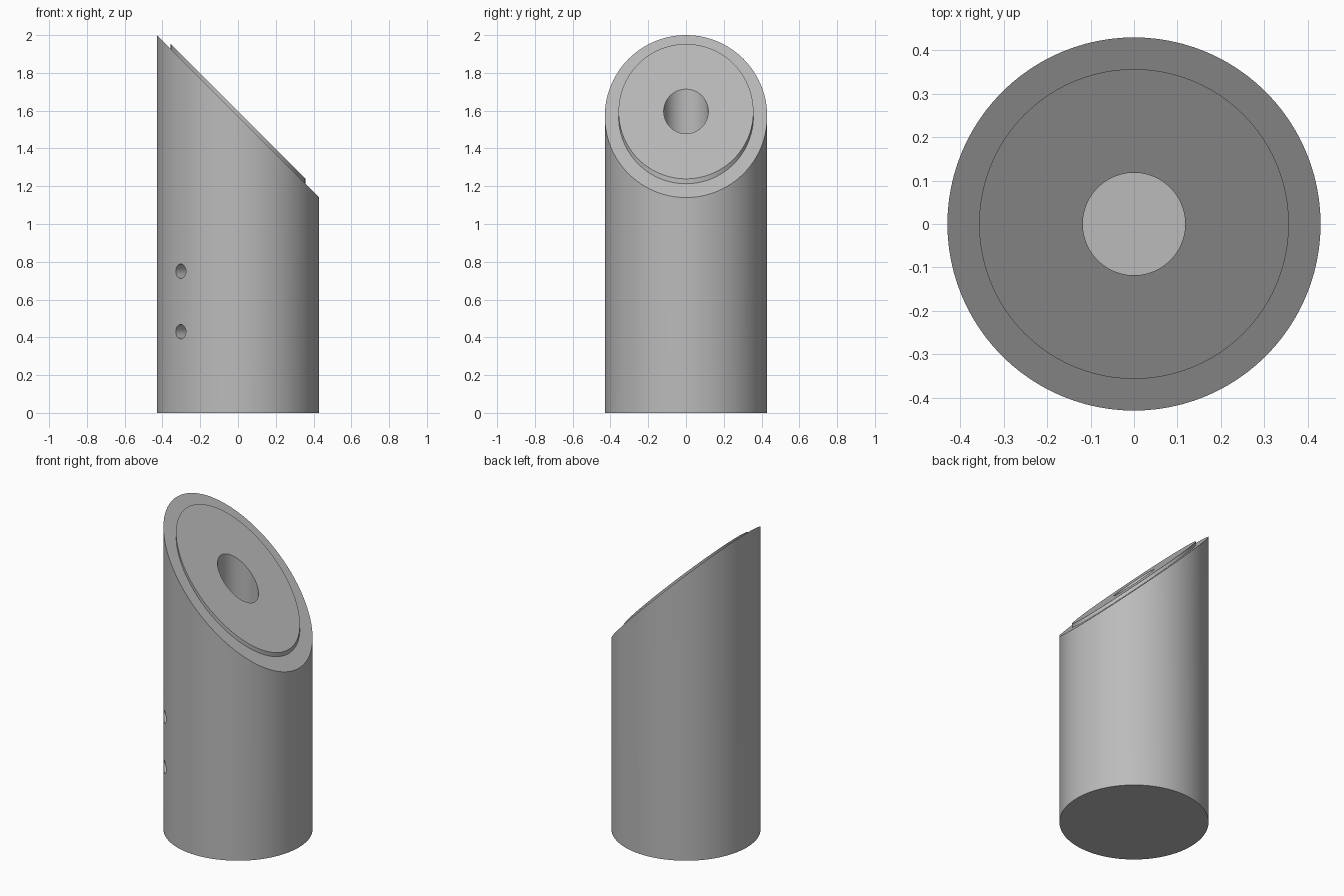
import bpy, bmesh, math
from mathutils import Matrix, Vector

cube = bpy.data.objects.get("Cube")
if cube:
    bpy.data.objects.remove(cube, do_unlink=True)

SEGMENTS = 96
RADIUS, PLATE_R, BORE_R = 0.43, 0.357, 0.118
MID_Z = 1.57          # height of the slanted cut on the axis
STEP = 0.026          # height of the raised plate
BORE_FLOOR = 0.9

# Single grey finish
grey = bpy.data.materials.new("grey")
grey.use_nodes = True
grey.diffuse_color = (0.5, 0.5, 0.5, 1)
grey.node_tree.nodes["Principled BSDF"].inputs["Base Color"].default_value = (0.5, 0.5, 0.5, 1)


def make_object(name, bm):
    bmesh.ops.recalc_face_normals(bm, faces=bm.faces)
    mesh = bpy.data.meshes.new(name)
    bm.to_mesh(mesh)
    bm.free()
    mesh.materials.append(grey)
    obj = bpy.data.objects.new(name, mesh)
    bpy.context.collection.objects.link(obj)
    return obj


def add_ring(bm, radius, z, slope):
    ring = []
    for i in range(SEGMENTS):
        a = math.tau * i / SEGMENTS
        x, y = radius * math.cos(a), radius * math.sin(a)
        ring.append(bm.verts.new((x, y, z - slope * x)))
    return ring


# Post: outer wall, slanted rim, raised plate and blind bore
bm = bmesh.new()
profile = [(RADIUS, 0, 0), (RADIUS, MID_Z, 1), (PLATE_R, MID_Z, 1),
           (PLATE_R, MID_Z + STEP, 1), (BORE_R, MID_Z + STEP, 1),
           (BORE_R, BORE_FLOOR, 0)]
rings = [add_ring(bm, *p) for p in profile]
for low, high in zip(rings, rings[1:]):
    for i in range(SEGMENTS):
        j = (i + 1) % SEGMENTS
        bm.faces.new((low[i], low[j], high[j], high[i]))
bm.faces.new(rings[0])
bm.faces.new(rings[-1])
post = make_object("slanted_post", bm)

# Two small radial holes, low on the front right
outward = Vector((-1, -1, 0)).normalized()
turn = outward.to_track_quat('Z', 'Y').to_matrix().to_4x4()
bm = bmesh.new()
for z in (0.43, 0.75):
    place = Matrix.Translation(outward * RADIUS + Vector((0, 0, z)))
    bmesh.ops.create_cone(bm, cap_ends=True, segments=32, radius1=0.038,
                          radius2=0.038, depth=0.3, matrix=place @ turn)
cutter = make_object("side_hole_cutter", bm)
cutter.hide_render = True

cut = post.modifiers.new("side_holes", 'BOOLEAN')
cut.operation = 'DIFFERENCE'
cut.solver = 'EXACT'
cut.object = cutter

bpy.ops.object.select_all(action='DESELECT')
bpy.context.view_layer.objects.active = post
post.select_set(True)
bpy.ops.object.modifier_apply(modifier=cut.name)
bpy.data.objects.remove(cutter, do_unlink=True)
bpy.ops.object.shade_smooth_by_angle(angle=math.radians(30))
